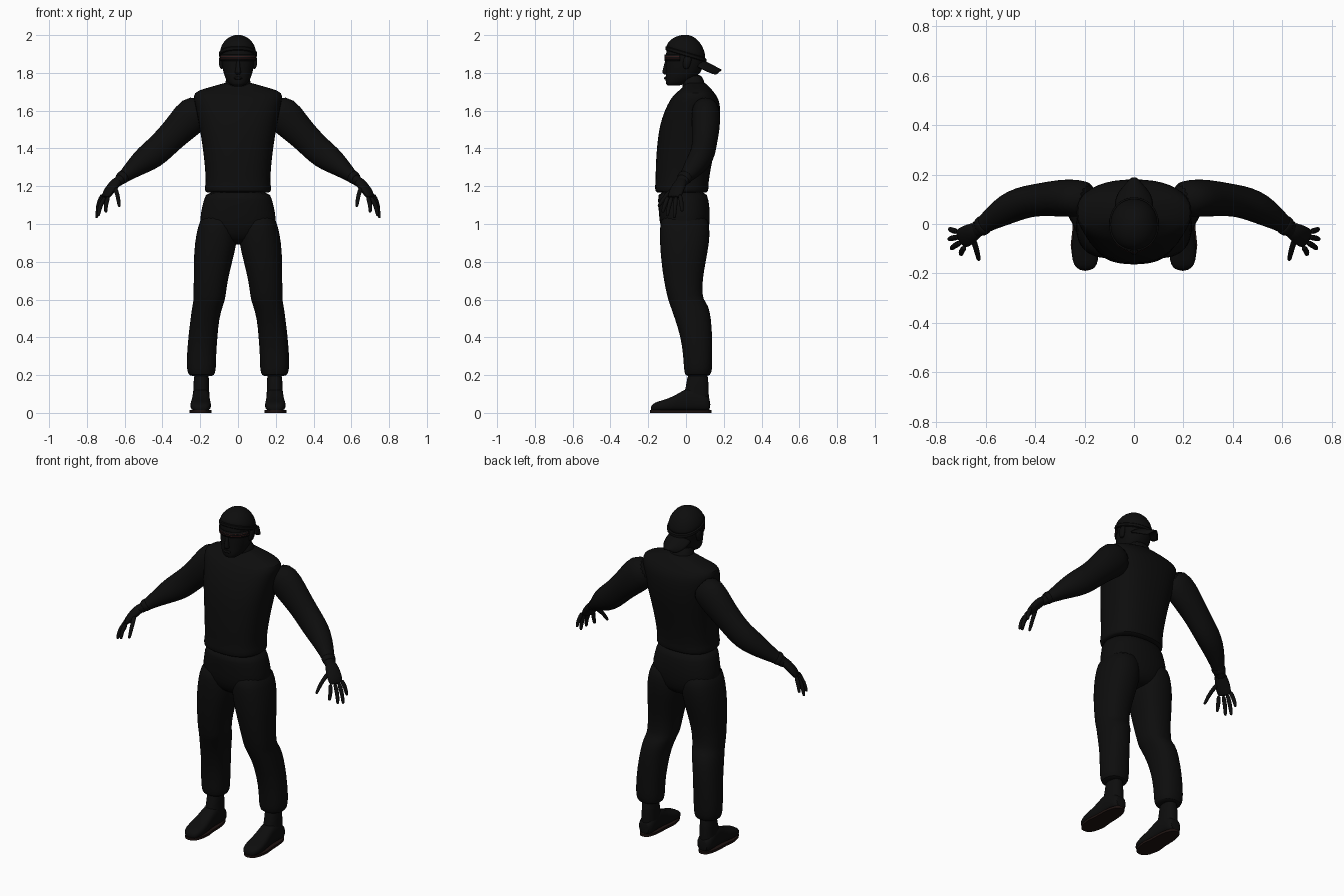
import bpy, math
from mathutils import Vector


def material(name, rgb):
    m = bpy.data.materials.new(name)
    m.diffuse_color = (*rgb, 1)
    return m


BLACK = material("black", (0.004, 0.004, 0.004))
RED = material("dull_red", (0.10, 0.02, 0.02))
SOLE = material("sole_brown", (0.012, 0.006, 0.005))


def make(name, verts, faces, mat=BLACK, mirror=False, subdiv=1, angle=50):
    me = bpy.data.meshes.new(name)
    me.from_pydata([tuple(v) for v in verts], [], faces)
    me.materials.append(mat)
    ob = bpy.data.objects.new(name, me)
    bpy.context.collection.objects.link(ob)
    if mirror:
        ob.modifiers.new("mirror", 'MIRROR').use_mirror_merge = False
    if subdiv:
        s = ob.modifiers.new("smooth", 'SUBSURF')
        s.levels = s.render_levels = subdiv
    bpy.context.view_layer.objects.active = ob
    ob.select_set(True)
    bpy.ops.object.shade_smooth_by_angle(angle=math.radians(angle))
    ob.select_set(False)
    return ob


def skin(name, rings, **kw):
    """Join equal rings of points into a closed surface."""
    n = len(rings[0])
    faces = [(i * n + j, i * n + (j + 1) % n, (i + 1) * n + (j + 1) % n, (i + 1) * n + j)
             for i in range(len(rings) - 1) for j in range(n)]
    faces += [tuple(reversed(range(n))), tuple(range((len(rings) - 1) * n, len(rings) * n))]
    return make(name, [p for r in rings for p in r], faces, **kw)


def oval(n=20, e=2.0):
    pts = []
    for k in range(n):
        c, s = math.cos(2 * math.pi * k / n), math.sin(2 * math.pi * k / n)
        pts.append((math.copysign(abs(c) ** (2 / e), c), math.copysign(abs(s) ** (2 / e), s)))
    return pts


def stack(name, rows, e=2.3, **kw):
    """Horizontal sections, bottom to top: z, x0, x1, y0, y1."""
    rings = [[((x0 + x1) / 2 + u * (x1 - x0) / 2, (y0 + y1) / 2 + v * (y1 - y0) / 2, z)
              for u, v in oval(20, e)] for z, x0, x1, y0, y1 in rows]
    return skin(name, rings, **kw)


def body(name, rows, **kw):
    return stack(name, [(z, -w, w, y0, y1) for z, w, y0, y1 in rows], **kw)


def tube(name, path, wide=(0, 1, 0), n=12, **kw):
    """Path rows: x, y, z, radius along 'wide', radius across it."""
    pts = [Vector(p[:3]) for p in path]
    rings = []
    for i, p in enumerate(path):
        t = (pts[min(i + 1, len(pts) - 1)] - pts[max(i - 1, 0)]).normalized()
        a = Vector(wide)
        a = (a - t * a.dot(t)).normalized()
        b = t.cross(a)
        rings.append([pts[i] + a * u * p[3] + b * v * p[4] for u, v in oval(n)])
    return skin(name, rings, **kw)


# Sleeveless shirt with a hem band
body("shirt", [(1.165, .17, -.155, .11), (1.17, .176, -.163, .118), (1.20, .178, -.167, .122),
               (1.215, .172, -.162, .120), (1.30, .176, -.163, .133), (1.42, .19, -.155, .16),
               (1.52, .208, -.142, .18), (1.60, .222, -.115, .184), (1.66, .236, -.085, .178),
               (1.695, .238, -.055, .15), (1.715, .19, -.025, .135), (1.74, .09, -.01, .11),
               (1.75, .07, 0, .10)], e=2.5)

# Trousers: hips, legs with gathered knees and cuffs
body("trouser_hips", [(.89, .05, -.05, .06), (.92, .15, -.11, .11), (.98, .208, -.138, .125),
                      (1.06, .20, -.146, .13), (1.13, .182, -.15, .12), (1.18, .17, -.15, .11)])
stack("trouser_leg", [(.195, .14, .24, .01, .11), (.198, .125, .262, -.005, .13),
                      (.23, .115, .272, -.012, .14), (.30, .116, .272, -.015, .14),
                      (.40, .108, .264, -.028, .14), (.50, .10, .252, -.06, .134),
                      (.57, .078, .242, -.085, .12), (.60, .068, .235, -.096, .092),
                      (.64, .062, .238, -.105, .088), (.70, .054, .234, -.118, .088),
                      (.80, .03, .236, -.132, .105), (.90, .004, .23, -.14, .125),
                      (.98, .004, .215, -.14, .128), (1.06, .02, .19, -.13, .11)], mirror=True)

# Boots: ankle shaft and foot lofted toe to heel, plus a sole
stack("boot_shaft", [(.02, .148, .245, -.03, .125), (.08, .15, .24, -.02, .122),
                     (.13, .153, .236, .0, .12), (.24, .153, .234, .01, .118)], mirror=True)
foot = [(-.187, .195, .025, .035), (-.17, .197, .048, .055), (-.12, .198, .058, .068),
        (-.06, .197, .052, .09), (-.01, .196, .047, .125), (.04, .196, .047, .14),
        (.10, .196, .048, .10), (.13, .196, .035, .08)]
skin("boot_foot", [[(cx + u * w, y, .008 + (h - .008) * (v * .5 + .5)) for u, v in oval(16, 2.8)]
                   for y, cx, w, h in foot], mirror=True)
outline = [(.198 + u * (.06 if v < 0 else .052), -.028 + v * .162) for u, v in oval(24, 2.6)]
skin("boot_sole", [[(x, y, z) for x, y in outline] for z in (0, .014)],
     mat=SOLE, mirror=True, subdiv=0, angle=40)

# Arms
tube("arm", [(.17, .10, 1.62, .07, .07), (.235, .105, 1.585, .078, .105), (.30, .105, 1.515, .077, .088),
             (.37, .10, 1.445, .068, .078), (.43, .092, 1.385, .066, .078), (.485, .075, 1.345, .066, .073),
             (.54, .045, 1.305, .058, .056), (.59, .012, 1.262, .042, .038), (.625, -.015, 1.235, .034, .028),
             (.65, -.03, 1.21, .036, .026)], n=16, mirror=True)
tube("wristband", [(.604, 0, 1.253, .041, .036), (.608, -.003, 1.25, .043, .037),
                   (.622, -.013, 1.238, .041, .034), (.626, -.016, 1.235, .038, .031)], mirror=True)

# Hands
ACROSS = (.35, .9, .2)
tube("palm", [(.625, -.015, 1.24, .03, .026), (.66, -.037, 1.205, .042, .026),
              (.69, -.055, 1.165, .045, .022), (.705, -.063, 1.135, .04, .014)], ACROSS, mirror=True)
fingers = {"index_finger": ((.685, -.092, 1.15), (.70, -.112, 1.105), (.70, -.124, 1.06)),
           "middle_finger": ((.70, -.073, 1.148), (.73, -.09, 1.10), (.74, -.10, 1.04)),
           "ring_finger": ((.71, -.052, 1.15), (.738, -.058, 1.10), (.75, -.062, 1.03)),
           "little_finger": ((.715, -.032, 1.16), (.737, -.025, 1.115), (.747, -.02, 1.065)),
           "thumb": ((.655, -.05, 1.20), (.637, -.105, 1.155), (.628, -.148, 1.09))}
for name, (a, b, c) in fingers.items():
    mid = Vector(b).lerp(Vector(c), .8)
    tube(name, [(*a, .014, .014), (*b, .0125, .0125), (*mid, .0105, .0105), (*c, .006, .006)],
         ACROSS, n=8, mirror=True)

# Neck, head and face
body("neck", [(1.66, .085, 0, .12), (1.73, .068, -.02, .10), (1.80, .064, -.03, .09)])
body("head", [(1.732, .03, -.098, -.04), (1.738, .045, -.106, -.01), (1.765, .066, -.11, .04),
              (1.80, .077, -.107, .08), (1.84, .086, -.108, .094), (1.88, .09, -.106, .10),
              (1.92, .09, -.108, .098), (1.96, .072, -.085, .075), (1.98, .04, -.05, .04)])
body("nose", [(1.79, .01, -.113, -.09), (1.797, .018, -.126, -.09), (1.815, .014, -.124, -.09),
              (1.85, .009, -.115, -.09), (1.88, .008, -.105, -.09)])
body("lips", [(1.764, .015, -.114, -.09), (1.77, .026, -.117, -.09), (1.781, .02, -.114, -.09)])
stack("ear", [(1.82, .078, .092, -.012, .012), (1.835, .078, .1, -.016, .02),
              (1.87, .08, .104, -.016, .032), (1.89, .08, .095, -.005, .025)], mirror=True)

# Backward cap: tilted dome with a rim, and a brim at the back
rings = []
for k in range(8):
    t = math.radians(88) * k / 7
    g = 1.0 if k else .985
    rings.append([(u * .099 * math.cos(t) * g, -.001 + v * .107 * math.cos(t) * g,
                   1.893 + .109 * math.sin(t) - .3 * v * .107 * (1 - math.sin(t)))
                  for u, v in oval(24, 2.1)])
skin("cap", rings)
skin("cap_band", [[(u * r, -.001 + v * (r + .008), 1.893 + dz - .3 * v * .107)
                   for u, v in oval(24, 2.1)] for r, dz in ((.098, -.006), (.102, -.004), (.102, .016), (.098, .019))])
verts, faces = [], []
for i in range(6):
    f = i / 5
    half = .078 * (1 - .55 * f ** 3)
    for j in range(9):
        u = j / 4 - 1
        start = .105 * math.sqrt(1 - (.75 * u) ** 2) - .012
        verts.append((half * u, start + (.19 - .03 * u * u - start) * f,
                      1.868 - .05 * f - .03 * u * u))
        if i < 5 and j < 8:
            k = i * 9 + j
            faces.append((k, k + 1, k + 10, k + 9))
brim = make("cap_brim", verts, faces)
brim.modifiers.new("thickness", 'SOLIDIFY').thickness = .008

# Wraparound glasses with thin coloured rims


def arc(r, z, n=24, span=75):
    pts = []
    for k in range(n + 1):
        a = math.radians(-span + 2 * span * k / n)
        pts.append((r * math.sin(a), -.004 - (r + .012) * math.cos(a), z))
    return pts


low, high = arc(.097, 1.863), arc(.098, 1.896)
lens = make("glasses_lens", low + high, [(k, k + 1, k + 26, k + 25) for k in range(24)], subdiv=0)
lens.modifiers.new("thickness", 'SOLIDIFY').thickness = .004
for name, z in (("glasses_lower_rim", 1.874), ("glasses_upper_rim", 1.885)):
    tube(name, [(*p, .0012, .0012) for p in arc(.098, z)], (0, 0, 1), n=6, mat=RED, subdiv=0)
